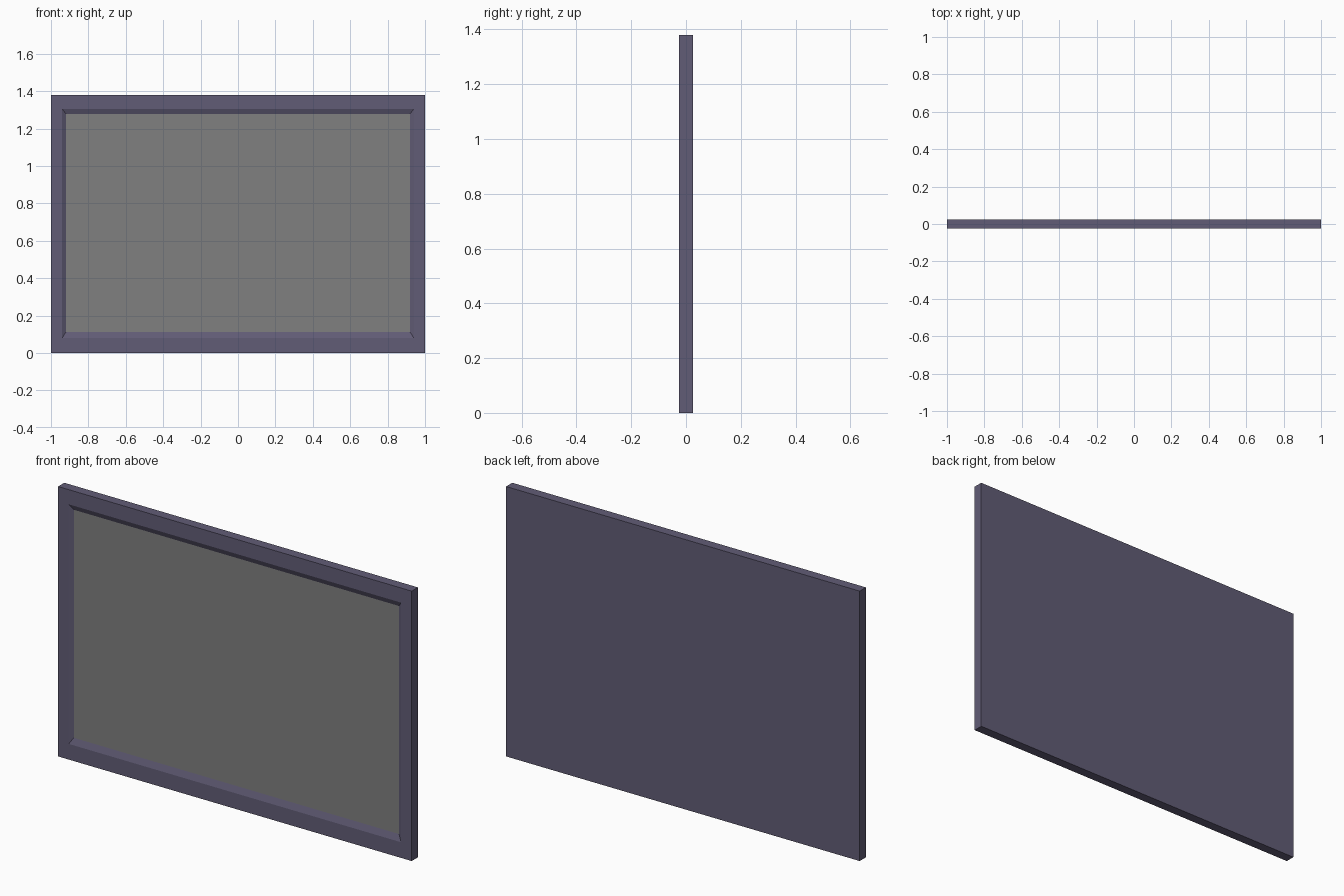
import bpy, bmesh

if "Cube" in bpy.data.objects:
    bpy.data.objects.remove(bpy.data.objects["Cube"])


def material(name, color):
    m = bpy.data.materials.new(name)
    m.diffuse_color = (*color, 1)
    m.use_nodes = True
    m.node_tree.nodes["Principled BSDF"].inputs["Base Color"].default_value = m.diffuse_color
    return m


frame_mat = material("muted purple", (0.120, 0.107, 0.181))
panel_mat = material("mid grey", (0.216, 0.216, 0.216))

bm = bmesh.new()


def ring(half_width, y, bottom, top):
    """Rectangular loop, counter-clockwise seen from the front."""
    w = half_width
    return [bm.verts.new((x, y, z)) for x, z in
            ((-w, bottom), (w, bottom), (w, top), (-w, top))]


# Board profile from the back, over the rim, down the sloped lip to the panel
rings = [ring(1.0, 0.025, 0.0, 1.38),
         ring(1.0, -0.025, 0.0, 1.38),
         ring(0.94, -0.025, 0.08, 1.305),
         ring(0.92, -0.013, 0.112, 1.278)]
for a, b in zip(rings, rings[1:]):
    for i in range(4):
        j = (i + 1) % 4
        bm.faces.new((a[i], a[j], b[j], b[i]))

# Closed back and recessed grey panel
bm.faces.new(rings[0][::-1])
panel = bm.faces.new(rings[-1])
panel.material_index = 1
bmesh.ops.recalc_face_normals(bm, faces=bm.faces[:])

mesh = bpy.data.meshes.new("framed_board")
bm.to_mesh(mesh)
bm.free()
mesh.materials.append(frame_mat)
mesh.materials.append(panel_mat)
board = bpy.data.objects.new("framed_board", mesh)
bpy.context.collection.objects.link(board)
